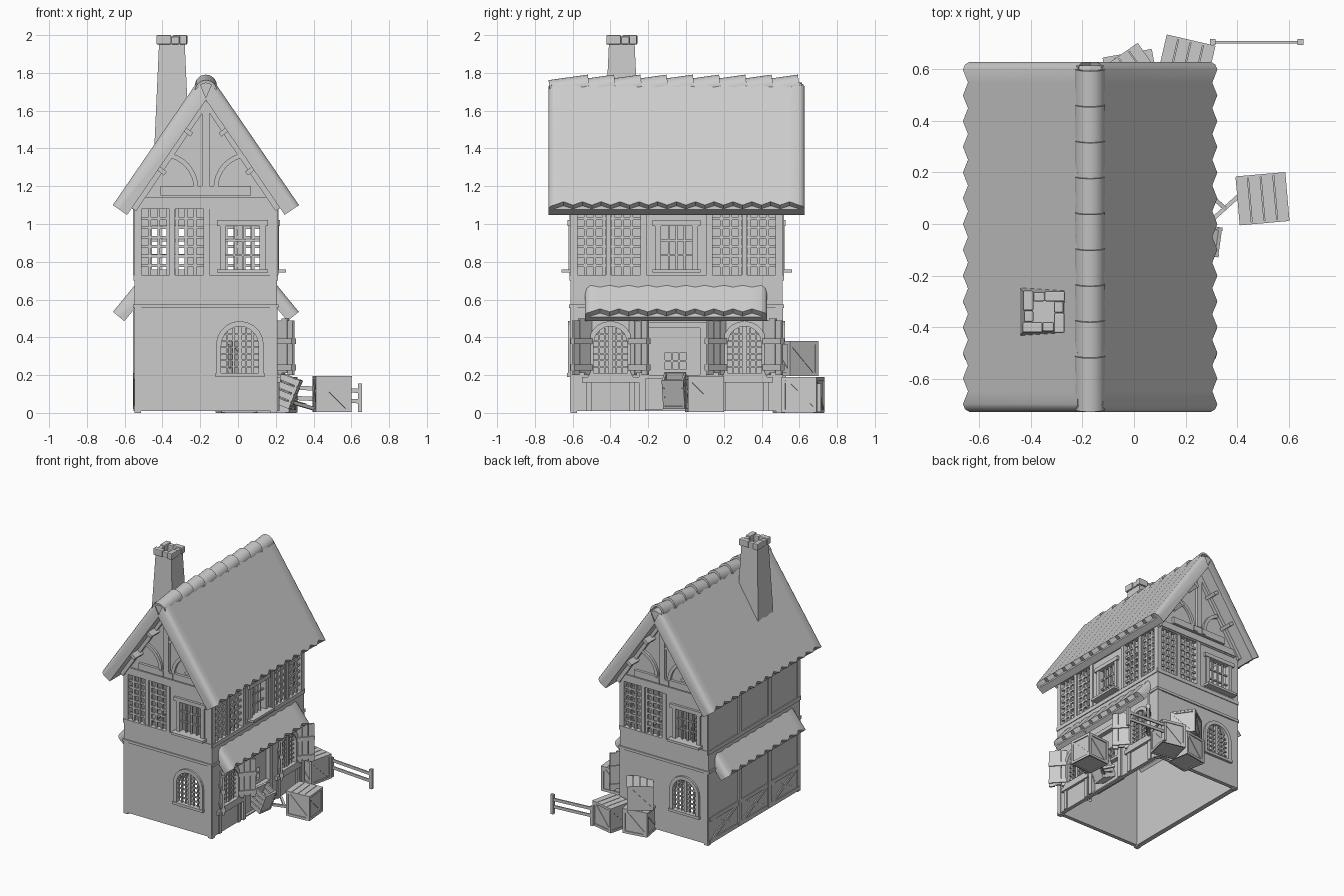
import bpy, bmesh, math
from mathutils import Matrix, Vector

if "Cube" in bpy.data.objects:
    bpy.data.objects.remove(bpy.data.objects["Cube"])

grey = bpy.data.materials.new("plain_grey")
grey.diffuse_color = (0.6, 0.6, 0.6, 1)
grey.use_nodes = True
grey.node_tree.nodes["Principled BSDF"].inputs["Base Color"].default_value = grey.diffuse_color
parts = {}
T = Matrix.Translation
CX, CY = -0.17, -0.05


def rot(deg, axis='Z'):
    return Matrix.Rotation(math.radians(deg), 4, axis)


def mesh(part):
    return parts.setdefault(part, bmesh.new())


def box(part, M, c, s):
    bmesh.ops.create_cube(mesh(part), size=1, matrix=M @ T(c) @ Matrix.Diagonal((*s, 1)))


def prism(part, W, pts, d0, d1):
    """Polygon in wall coordinates (u, z), extruded from depth d0 out to d1."""
    M, D = W
    bm = mesh(part)
    a = [bm.verts.new(M @ Vector((u, -D - d0, z))) for u, z in pts]
    b = [bm.verts.new(M @ Vector((u, -D - d1, z))) for u, z in pts]
    bm.faces.new(a)
    bm.faces.new(b[::-1])
    for i in range(len(a)):
        j = (i + 1) % len(a)
        bm.faces.new((a[j], a[i], b[i], b[j]))


def rect(part, W, u0, u1, z0, z1, d0, d1):
    prism(part, W, [(u0, z0), (u1, z0), (u1, z1), (u0, z1)], d0, d1)


def bar(part, W, p, q, w, d0, d1):
    p, q = Vector(p), Vector(q)
    n = (q - p).normalized().orthogonal() * w / 2
    prism(part, W, [p - n, q - n, q + n, p + n], d0, d1)


def arc(part, W, c, r0, r1, a0, a1, n, d0, d1):
    """Curved band, made as one solid."""
    ang = [math.radians(a0 + (a1 - a0) * k / n) for k in range(n + 1)]
    ring = [(r1, a) for a in ang] + [(r0, a) for a in ang[::-1]]
    prism(part, W, [(c[0] + r * math.cos(a), c[1] + r * math.sin(a)) for r, a in ring], d0, d1)


def wall(part, W, u0, u1, z0, z1, holes):
    """Thin wall with rectangular holes that do not overlap in u."""
    for h0, h1, b, t in sorted(holes):
        rect(part, W, u0, h0, z0, z1, -0.03, 0)
        if b > z0:
            rect(part, W, h0, h1, z0, b, -0.03, 0)
        if t < z1:
            rect(part, W, h0, h1, t, z1, -0.03, 0)
        u0 = h1
    rect(part, W, u0, u1, z0, z1, -0.03, 0)


def grid(part, W, u0, u1, z0, z1, nu, nz, w, d0=-0.02, d1=-0.005):
    for i in range(1, nu):
        u = u0 + (u1 - u0) * i / nu
        rect(part, W, u - w / 2, u + w / 2, z0, z1, d0, d1)
    for i in range(1, nz):
        z = z0 + (z1 - z0) * i / nz
        rect(part, W, u0, u1, z - w / 2, z + w / 2, d0, d1 - 0.002)


def lattice(W, u0, u1):
    grid("lattice", W, u0, u1, 0.73, 1.08, 7, 7, 0.015)
    m = (u0 + u1) / 2
    rect("lattice", W, m - 0.014, m + 0.014, 0.73, 1.08, -0.02, 0.003)


def square_window(W, u0, u1):
    for a, b, c, d, e in ((u0 - 0.03, u0, 0.75, 1.0, 0.012), (u1, u1 + 0.03, 0.75, 1.0, 0.012),
                          (u0 - 0.045, u1 + 0.045, 0.99, 1.02, 0.018),
                          (u0 - 0.045, u1 + 0.045, 0.742, 0.76, 0.05)):
        rect("upper_window_frame", W, a, b, c, d, -0.03, e)
    grid("window_bars", W, u0, u1, 0.76, 0.99, 4, 3, 0.01)


def arch_window(W, u, r):
    zs = 0.46 - r
    for s in (-1, 1):
        pts = [(u + s * r * math.cos(a), zs + r * math.sin(a))
               for a in [math.pi / 2 * k / 6 for k in range(7)]]
        prism("lower_walls", W, pts + [(u + s * r, 0.46)], -0.03, 0)
        e = u + s * (r + 0.012)
        rect("arch_frame", W, e - 0.013, e + 0.013, 0.2, zs, -0.03, 0.015)
    arc("arch_frame", W, (u, zs), r - 0.002, r + 0.026, 0, 180, 10, -0.03, 0.015)
    rect("arch_frame", W, u - r - 0.03, u + r + 0.03, 0.19, 0.21, -0.03, 0.02)
    grid("window_bars", W, u - r, u + r, 0.21, 0.45, 6, 7, 0.009)
    rect("window_bars", W, u - 0.01, u + 0.01, 0.21, 0.46, -0.025, 0)


def shutter(W, u, s):
    M, D = W
    H = M @ T((u, -D, 0)) @ Matrix.Rotation(math.atan2(-0.09, s * 0.1), 4, 'Z')
    for i in range(3):
        box("shutters", H, (0.024 + i * 0.044, 0, 0.345 + 0.01 * (i % 2)), (0.041, 0.014, 0.29))
    for z in (0.24, 0.38):
        box("shutters", H, (0.068, 0, z), (0.135, 0.03, 0.03))


def timber(W, half):
    """Bands and corner posts shared by every side."""
    rect("beams", W, -half, half, 0.57, 0.7, -0.03, 0.002)
    rect("beams", W, -half - 0.003, half + 0.003, 0.7, 0.73, -0.03, 0.008)
    rect("beams", W, -half - 0.005, half + 0.005, 0.555, 0.575, -0.03, 0.01)
    rect("beams", W, -half, half, 1.08, 1.11, -0.03, 0.005)
    for s in (-1, 1):
        for z0, z1 in ((0.01, 0.555), (0.73, 1.08)):
            a, b = sorted((s * half, s * (half - 0.035)))
            rect("corner_posts", W, a, b, z0, z1, -0.03, 0.004)


# Gable ends, the back being the front turned half round
for deg in (0, 180):
    W = (T((CX, CY, 0)) @ rot(deg), 0.56)
    timber(W, 0.375)
    wall("lower_walls", W, -0.37, 0.37, 0.01, 0.56, [(0.08, 0.28, 0.21, 0.46)])
    arch_window(W, 0.18, 0.1)
    wall("upper_walls", W, -0.37, 0.37, 0.72, 1.08, [(-0.345, -0.01, 0.73, 1.079), (0.105, 0.285, 0.76, 0.99)])
    lattice(W, -0.345, -0.01)
    rect("beams", W, -0.012, 0.02, 0.73, 1.08, -0.03, 0.008)
    square_window(W, 0.105, 0.285)
    prism("gable", W, [(-0.39, 1.08), (0.39, 1.08), (0, 1.67)], -0.03, 0)
    rect("gable_timber", W, -0.36, 0.36, 1.09, 1.14, 0, 0.012)
    rect("gable_timber", W, -0.24, 0.24, 1.15, 1.2, 0, 0.02)
    rect("gable_timber", W, -0.02, 0.02, 1.2, 1.62, 0, 0.025)
    for s in (-1, 1):
        bar("gable_timber", W, (s * 0.385, 1.08), (0, 1.65), 0.04, 0, 0.025)
        rect("gable_timber", W, s * 0.04 - 0.016, s * 0.04 + 0.016, 1.155, 1.195, 0, 0.027)
        a0, a1 = (0, 75) if s < 0 else (180, 105)
        arc("gable_timber", W, (s * 0.23, 1.19), 0.165, 0.19, a0, a1, 7, 0, 0.018)
        for u in (0.09, 0.23):
            z = 1.62 - 1.47 * u
            bar("purlins", W, (s * (u - 0.015), z - 0.015), (s * (u + 0.02), z + 0.012), 0.024, 0, 0.1)

# Shop side
W = (T((CX, CY, 0)) @ rot(90), 0.375)
timber(W, 0.56)
wall("lower_walls", W, -0.55, 0.55, 0.01, 0.56,
     [(-0.44, -0.26, 0.21, 0.46), (-0.17, 0.13, 0.02, 0.46), (0.27, 0.45, 0.21, 0.46)])
for u in (-0.35, 0.36):
    arch_window(W, u, 0.09)
    for s in (-1, 1):
        shutter(W, u + s * 0.1, s)
    rect("beams", W, u - 0.15, u + 0.15, 0.16, 0.19, 0, 0.02)
    for k in (-0.13, 0.1):
        rect("beams", W, u + k, u + k + 0.03, 0.01, 0.17, 0, 0.01)
wall("door", (W[0], 0.355), -0.17, 0.13, 0.02, 0.46, [(-0.06, 0.05, 0.23, 0.32)])
grid("window_bars", (W[0], 0.355), -0.06, 0.05, 0.23, 0.32, 3, 2, 0.01)
for a, b, c, d in ((-0.2, -0.165, 0.01, 0.48), (0.125, 0.16, 0.01, 0.48), (-0.2, 0.16, 0.45, 0.48),
                   (-0.2, 0.16, 0.18, 0.2)):
    rect("door_frame", W, a, b, c, d, -0.03, 0.015)
wall("upper_walls", W, -0.55, 0.55, 0.72, 1.08, [(-0.53, -0.19, 0.73, 1.079),
     (-0.083, 0.083, 0.76, 0.99), (0.19, 0.53, 0.73, 1.079)])
lattice(W, -0.53, -0.19)
lattice(W, 0.19, 0.53)
square_window(W, -0.083, 0.083)
for u in (-0.175, 0.175):
    rect("beams", W, u - 0.016, u + 0.016, 0.73, 1.08, -0.03, 0.01)

# Plain side with posts and crossed braces
W = (T((CX, CY, 0)) @ rot(-90), 0.375)
timber(W, 0.56)
wall("lower_walls", W, -0.55, 0.55, 0.01, 0.56, [])
wall("upper_walls", W, -0.55, 0.55, 0.72, 1.08, [])
rect("beams", W, -0.55, 0.55, 0.18, 0.21, 0, 0.008)
rect("beams", W, -0.55, 0.55, 0.01, 0.04, 0, 0.008)
for u in (-0.18, 0.18):
    rect("beams", W, u - 0.018, u + 0.018, 0.73, 1.08, 0, 0.01)
    rect("beams", W, u - 0.018, u + 0.018, 0.02, 0.56, 0, 0.01)
for u in (-0.36, 0, 0.36):
    for s in (-1, 1):
        bar("braces", W, (u - 0.16 * s, 0.03), (u + 0.16 * s, 0.19), 0.025, 0, 0.006 + 0.002 * s)

# Corner feet under the open shell
I = Matrix()
for x in (-1, 1):
    for y in (-1, 1):
        box("feet", I, (CX + x * 0.36, CY + y * 0.545, 0.015), (0.035, 0.035, 0.03))


def slab(part, side, p, q, th, cut, y0, y1, teeth):
    """Sloping sheet of tile columns with toothed eaves and rolled ends."""
    p, q = Vector(p), Vector(q)
    d = (q - p).normalized()
    n = Vector((-d.y, d.x))
    L = (q - p).length
    ys = [(y0, 0.03, 0), (y0 + 0.01, 0.01, 0)]
    step = (y1 - y0 - 0.06) / (2 * teeth)
    ys += [(y0 + 0.03 + i * step, 0.006 * (i % 2), 0.026 * (i % 2)) for i in range(2 * teeth + 1)]
    ys += [(y1 - 0.01, 0.01, 0), (y1, 0.03, 0)]
    bm = mesh(part)
    rows = []
    for y, drop, notch in ys:
        # Toothed tile layer over a straight underlay
        prof = (p - n * drop, p + d * (L - notch) - n * drop,
                p + d * (L - notch * 0.8) - n * (0.035 + drop * 0.2), p + d * L - n * 0.042,
                p + d * L - n * th, p + d * cut - n * th)
        rows.append([bm.verts.new((CX + side * v.x, y, v.y)) for v in prof])
    for a, b in zip(rows, rows[1:]):
        for k in range(6):
            bm.faces.new((a[k], a[(k + 1) % 6], b[(k + 1) % 6], b[k]))
    bm.faces.new(rows[0])
    bm.faces.new(rows[-1])


# Main roof and side awnings
for s in (-1, 1):
    slab("main_roof", s, (0.05, 1.746), (0.493, 1.1), 0.092, 0.04, -0.728, 0.628, 13)
    slab("awnings", s, (0.365, 0.69), (0.492, 0.535), 0.078, 0.04, -0.535, 0.43, 9)

# Ridge beam closing the gap below the ridge tiles
prism("ridge_beam", (T((CX, CY, 0)), 0), [(-0.052, 1.735), (0, 1.655), (0.052, 1.735), (0, 1.75)], 0.665, -0.665)

# Ridge tiles, each half pipe lifted over the next
for i in range(9):
    M = T((CX, -0.72 + i * 0.139, 1.704)) @ rot(8, 'X')
    arc("ridge_tiles", (M, 0), (0, 0), 0.042, 0.058, -25, 205, 16, 0, -0.21)

# Chimney shaft tapering to a ring of cap stones
bm = mesh("chimney")
rings = [[bm.verts.new((-0.35 + x * h, -0.34 + y * h, z)) for x, y in ((-1, -1), (1, -1), (1, 1), (-1, 1))]
         for h, z in ((0.095, 1.36), (0.068, 1.955), (0.045, 1.955), (0.045, 1.85))]
for a, b in zip(rings, rings[1:]):
    for k in range(4):
        bm.faces.new((a[k], a[(k + 1) % 4], b[(k + 1) % 4], b[k]))
bm.faces.new(rings[-1])
bm.faces.new(rings[0])
for k in range(4):
    M = T((-0.35, -0.34, 1.972)) @ rot(90 * k)
    box("chimney_cap", M, (-0.043, -0.06, 0.003), (0.078, 0.04, 0.05))
    box("chimney_cap", M, (0.018, -0.058, 0), (0.044, 0.036, 0.042))


def crate(part, c, size, deg):
    M = T(c) @ rot(deg) @ Matrix.Scale(size, 4)
    box(part, M, (0, 0, 0.5), (0.93, 0.93, 0.93))
    for R in (rot(0), rot(90), rot(180), rot(270)):
        F = M @ R
        for x in (-0.45, 0.45):
            box(part, F, (x, -0.475, 0.5), (0.1, 0.05, 0.99))
        for z in (0.05, 0.95):
            box(part, F, (0, -0.475, z), (0.8, 0.05, 0.1))
        box(part, F @ T((0, -0.47, 0.5)) @ rot(45, 'Y'), (0, 0, 0), (1.12, 0.03, 0.1))
    for x in (-0.39, -0.13, 0.13, 0.39):
        box(part, M, (x, 0, 0.975), (0.24, 0.98, 0.05))


crate("crate_by_shop", (0.498, 0.098, 0.005), 0.19, 5)
crate("crate_back_right", (0.2, 0.62, 0), 0.19, -13)
crate("crate_back_left", (-0.01, 0.568, 0), 0.19, 10)
crate("crate_stacked", (-0.01, 0.572, 0.195), 0.185, 35)

# Tilted slatted handcart with shafts
H = T((0.25, -0.06, 0.115)) @ rot(-8) @ rot(22, 'Y')
for i in range(4):
    box("handcart", H, (0, -0.052, -0.06 + i * 0.042), (0.12, 0.012, 0.033))
    box("handcart", H, (0, 0.052, -0.06 + i * 0.042), (0.12, 0.012, 0.033))
for x in (-0.05, 0.05):
    box("handcart", H, (x, 0, 0.01), (0.014, 0.115, 0.15))
box("handcart", H, (0, 0, -0.07), (0.12, 0.11, 0.015))
box("shafts", T((0.34, 0.05, 0.04)) @ rot(42) @ rot(12, 'Y'), (0, 0, 0), (0.2, 0.016, 0.018))
box("shafts", T((0.32, 0.09, 0.05)) @ rot(-42) @ rot(12, 'Y'), (0, 0, 0), (0.1, 0.016, 0.018))

# Low fence
for x in (0.305, 0.645):
    box("fence", I, (x, 0.705, 0.08), (0.022, 0.022, 0.15))
for z in (0.07, 0.125):
    box("fence", I @ T((0.475, 0.705, z)) @ rot(3, 'Y'), (0, 0, 0), (0.34, 0.01, 0.022))

# Turn the collected parts into objects
for name, bm in parts.items():
    bmesh.ops.recalc_face_normals(bm, faces=bm.faces)
    me = bpy.data.meshes.new(name)
    bm.to_mesh(me)
    bm.free()
    me.materials.append(grey)
    ob = bpy.data.objects.new(name, me)
    bpy.context.collection.objects.link(ob)
    if name == "chimney_cap":
        bev = ob.modifiers.new("rounded_stones", 'BEVEL')
        bev.width, bev.segments = 0.006, 2
    if name in ("main_roof", "awnings", "ridge_tiles"):
        bpy.context.view_layer.objects.active = ob
        ob.select_set(True)
        bpy.ops.object.shade_smooth_by_angle(angle=math.radians(50))
        ob.select_set(False)
